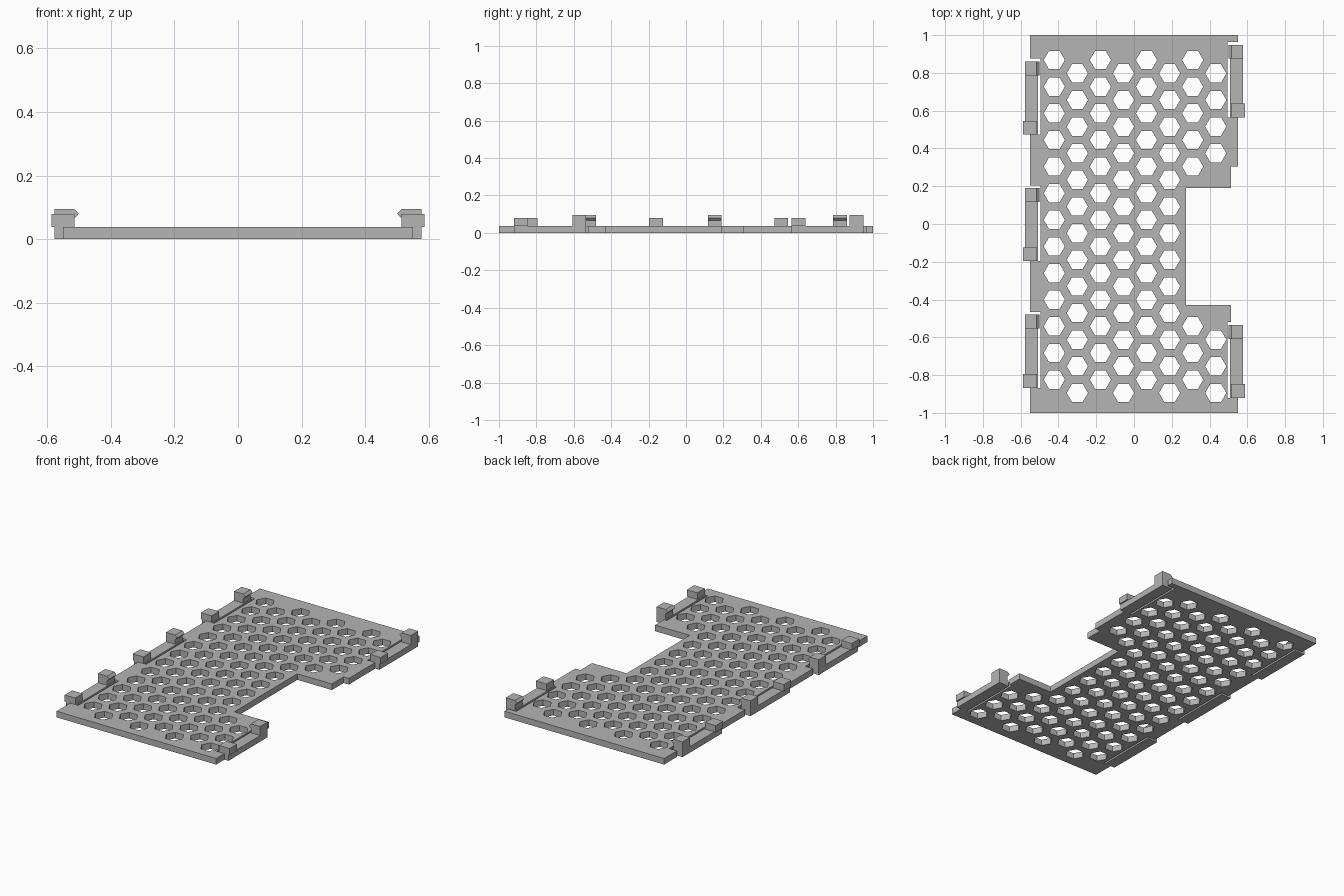
import bpy, bmesh, math

cube = bpy.data.objects.get("Cube")
if cube:
    bpy.data.objects.remove(cube, do_unlink=True)

GREY = (0.46, 0.46, 0.46, 1)
mat = bpy.data.materials.new("light grey plastic")
mat.diffuse_color = GREY
mat.use_nodes = True
mat.node_tree.nodes["Principled BSDF"].inputs["Base Color"].default_value = GREY

THICK, LOW, HIGH = 0.038, 0.079, 0.095
EDGE, OUTER, BLOCK = 0.55, 0.578, 0.587
SLOT_IN, SLOT_OUT = 0.496, 0.508
RADIUS, PITCH = 0.056, 0.141
PAD = 0.073


def extrude_loops(name, loops, vector):
    """Fill closed loops (first is the outline, others are holes) and extrude."""
    bm = bmesh.new()
    edges = []
    for loop in loops:
        vs = [bm.verts.new(p) for p in loop]
        edges += [bm.edges.new((a, b)) for a, b in zip(vs, vs[1:] + vs[:1])]
    bmesh.ops.triangle_fill(bm, edges=edges, use_beauty=True)
    res = bmesh.ops.extrude_face_region(bm, geom=bm.faces[:], use_keep_orig=True)
    moved = [g for g in res["geom"] if isinstance(g, bmesh.types.BMVert)]
    bmesh.ops.translate(bm, verts=moved, vec=vector)
    bmesh.ops.recalc_face_normals(bm, faces=bm.faces[:])
    mesh = bpy.data.meshes.new(name)
    bm.to_mesh(mesh)
    bm.free()
    mesh.materials.append(mat)
    obj = bpy.data.objects.new(name, mesh)
    bpy.context.collection.objects.link(obj)
    return obj


def side_part(name, side, profile, y0, y1):
    """Extrude an x-z profile along y, on the +x or -x side."""
    extrude_loops(name, [[(side * x, y0, z) for x, z in profile]], (0, y1 - y0, 0))


def rect(x0, x1, z0, z1):
    return [(x0, z0), (x1, z0), (x1, z1), (x0, z1)]


def slot(side, low, top, gap, edge=EDGE):
    """Outline of the cut that frees a springy strip, from strip end to edge."""
    pts = [(EDGE, top), (SLOT_OUT, top), (SLOT_OUT, low),
           (SLOT_IN, low), (SLOT_IN, gap), (edge, gap)]
    return [(side * x, y) for x, y in pts]


# Clip positions: fixed end, free end
right_clips = [(-0.867, -0.48), (-0.197, 0.19), (0.473, 0.86)]
left_clips = [(-0.92, -0.535), (0.565, 0.948)]

# Plate outline, clockwise from the front right corner
outline = [(-EDGE, -1)]
for low, top in right_clips:
    outline += slot(-1, low, top, top + 0.015)
outline += [(-EDGE, 1), (EDGE, 1)]
outline += slot(1, *left_clips[1], 0.963)[::-1]
outline += [(EDGE, 0.305), (0.514, 0.305), (0.514, 0.19), (0.276, 0.19),
            (0.276, -0.43), (0.514, -0.43)]
outline += slot(1, *left_clips[0], -0.52, 0.514)[::-1]
outline += [(EDGE, -1)]

# Hexagonal vent holes in staggered columns, skipping the side cutout
holes = []
for col in range(8):
    for row in range(13):
        cx = -0.422 + col * PITCH * math.sqrt(3) / 2
        cy = 0.868 - row * PITCH - (col % 2) * PITCH / 2
        if cx > 0.25 and -0.5 < cy < 0.25:
            continue
        holes.append([(cx + RADIUS * math.cos(k * math.pi / 3),
                       cy + RADIUS * math.sin(k * math.pi / 3), 0) for k in range(6)])

extrude_loops("vent_plate", [[(x, y, 0) for x, y in outline]] + holes, (0, 0, THICK))

# Spring clips: outer rail, pointed hook at the free end, block at the fixed end
hook = [(OUTER, THICK), (OUTER, HIGH), (0.515, HIGH), (0.501, LOW + 0.001),
        (0.515, 0.065), (0.515, THICK)]
for label, side, clips in (("right", -1, right_clips), ("left", 1, left_clips)):
    for i, (low, top) in enumerate(clips, 1):
        side_part(f"{label}_clip_rail_{i}", side, rect(EDGE, OUTER, 0, THICK), low, top)
        side_part(f"{label}_clip_hook_{i}", side, hook, top - PAD, top)
        side_part(f"{label}_clip_block_{i}", side,
                  rect(0.514, BLOCK, THICK, LOW), low, low + PAD)
